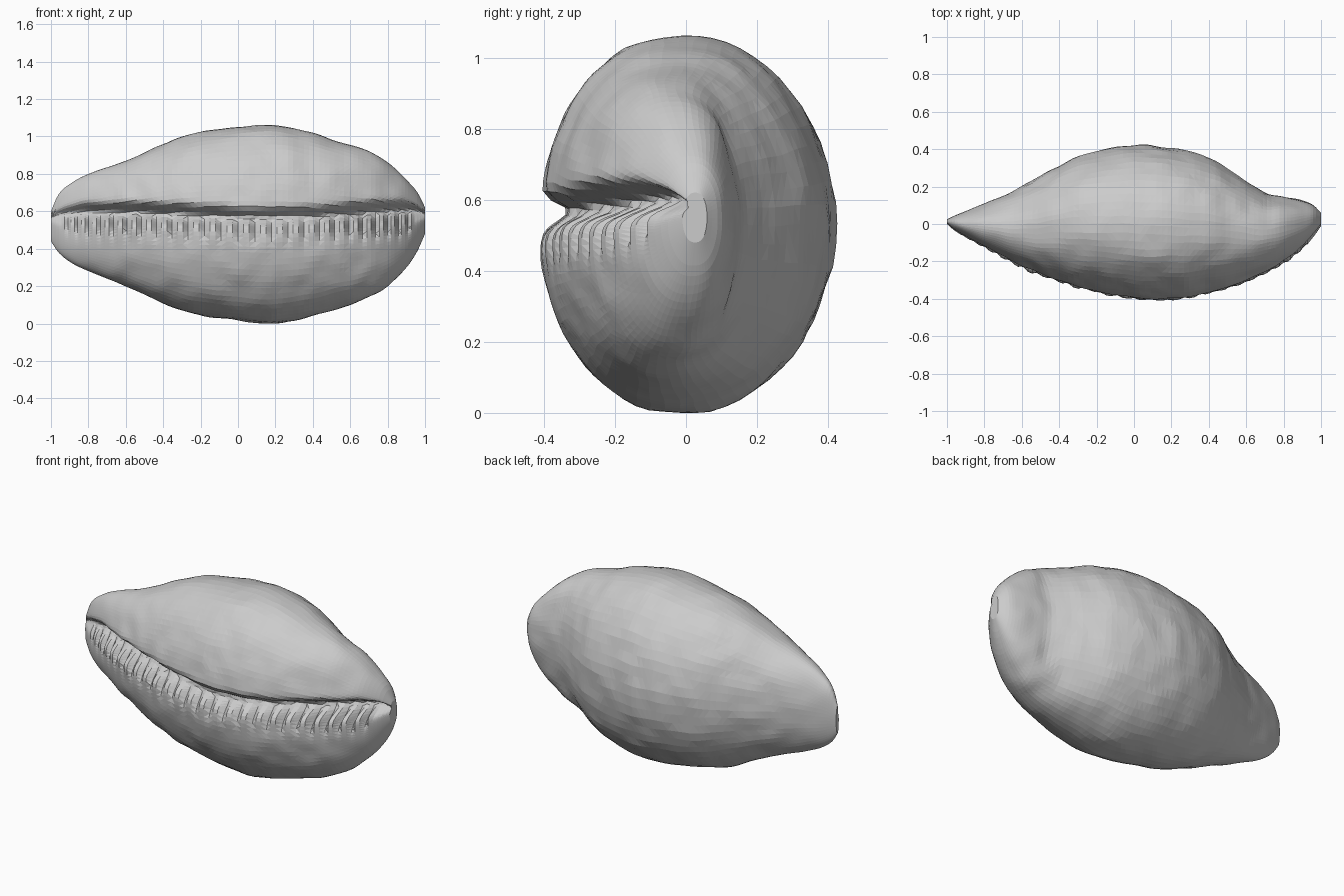
import bpy, bmesh, math
from mathutils import Vector, noise

if "Cube" in bpy.data.objects:
    bpy.data.objects.remove(bpy.data.objects["Cube"])

# Stations along the shell: x, top z, bottom z, back y, front y, slit z, slit depth
ROWS = [
    (-1.00, 0.60, 0.44, 0.025, 0.000, 0.57, 0.01),
    (-0.96, 0.69, 0.38, 0.045, -0.035, 0.58, 0.03),
    (-0.90, 0.745, 0.33, 0.07, -0.075, 0.59, 0.05),
    (-0.80, 0.80, 0.28, 0.11, -0.13, 0.595, 0.08),
    (-0.60, 0.87, 0.20, 0.20, -0.24, 0.595, 0.11),
    (-0.30, 1.00, 0.07, 0.36, -0.345, 0.585, 0.10),
    (0.00, 1.05, 0.015, 0.42, -0.405, 0.57, 0.08),
    (0.20, 1.06, 0.00, 0.405, -0.41, 0.57, 0.08),
    (0.40, 1.02, 0.04, 0.355, -0.38, 0.575, 0.09),
    (0.55, 0.97, 0.085, 0.265, -0.335, 0.585, 0.11),
    (0.70, 0.92, 0.14, 0.165, -0.27, 0.595, 0.13),
    (0.80, 0.86, 0.20, 0.145, -0.215, 0.60, 0.13),
    (0.90, 0.77, 0.30, 0.125, -0.14, 0.605, 0.11),
    (0.96, 0.70, 0.39, 0.10, -0.07, 0.60, 0.07),
    (1.00, 0.62, 0.48, 0.06, -0.01, 0.585, 0.02),
]


def sample(x):
    """Smoothly interpolate the station table at x."""
    i = 0
    while i < len(ROWS) - 2 and x > ROWS[i + 1][0]:
        i += 1
    a, b = ROWS[i], ROWS[i + 1]
    p, n = ROWS[max(i - 1, 0)], ROWS[min(i + 2, len(ROWS) - 1)]
    h = b[0] - a[0]
    t = (x - a[0]) / h
    out = []
    for k in range(1, 7):
        ma = (b[k] - p[k]) / (b[0] - p[0]) * h
        mb = (n[k] - a[k]) / (n[0] - a[0]) * h
        out.append((2*t**3 - 3*t*t + 1) * a[k] + (t**3 - 2*t*t + t) * ma
                   + (3*t*t - 2*t**3) * b[k] + (t**3 - t*t) * mb)
    return out


def spow(v, e):
    return math.copysign(abs(v) ** e, v)


NX, NA = 84, 76
bm = bmesh.new()
rings = []
for i in range(NX + 1):
    # closer stations toward both ends
    u = -1 + 2 * i / NX
    x = 0.55 * u + 0.45 * math.sin(u * math.pi / 2)
    top, bot, back, front, slit, depth = sample(x)
    yc, ry = (back + front) / 2, (back - front) / 2
    zc, rz = (top + bot) / 2, (top - bot) / 2
    flange = min(max((x - 0.62) / 0.15, 0), 1)
    # ragged teeth along the lower lip
    tooth = (0.028 if i % 3 == 0 else -0.012) if abs(x) < 0.93 else 0
    ring = []
    for j in range(NA):
        s = -1 + 2 * j / NA
        a = math.pi + math.pi * spow(s, 1.4)
        c, sn = math.cos(a), math.sin(a)
        e = 0.88 if c < 0 else 1.0 - 0.25 * flange
        y = yc + ry * spow(c, e)
        z = zc + rz * sn
        if c < 0:
            d = z - slit
            w = 0.035 if d > 0 else 0.055 + tooth
            w *= min(1, rz / 0.25)
            y += min(depth, ry * 1.2) * math.exp(-(d / w) ** 2)
        # gentle surface unevenness
        v = Vector((x, y, z))
        fade = min(1, ry / 0.2)
        v.y += 0.009 * fade * noise.noise(v * 9)
        v.z += 0.007 * fade * noise.noise(v * 9 + Vector((5, 2, 8)))
        v.z = max(v.z, 0)
        ring.append(bm.verts.new(v))
    rings.append(ring)

# Skin between stations and close both tips
for r, q in zip(rings, rings[1:]):
    for j in range(NA):
        k = (j + 1) % NA
        bm.faces.new((r[j], r[k], q[k], q[j]))
bm.faces.new(rings[0])
bm.faces.new(rings[-1])
bmesh.ops.triangulate(bm, faces=bm.faces[:])
bmesh.ops.recalc_face_normals(bm, faces=bm.faces[:])
mesh = bpy.data.meshes.new("shell_body")
bm.to_mesh(mesh)
bm.free()
shell = bpy.data.objects.new("shell_body", mesh)
bpy.context.collection.objects.link(shell)
